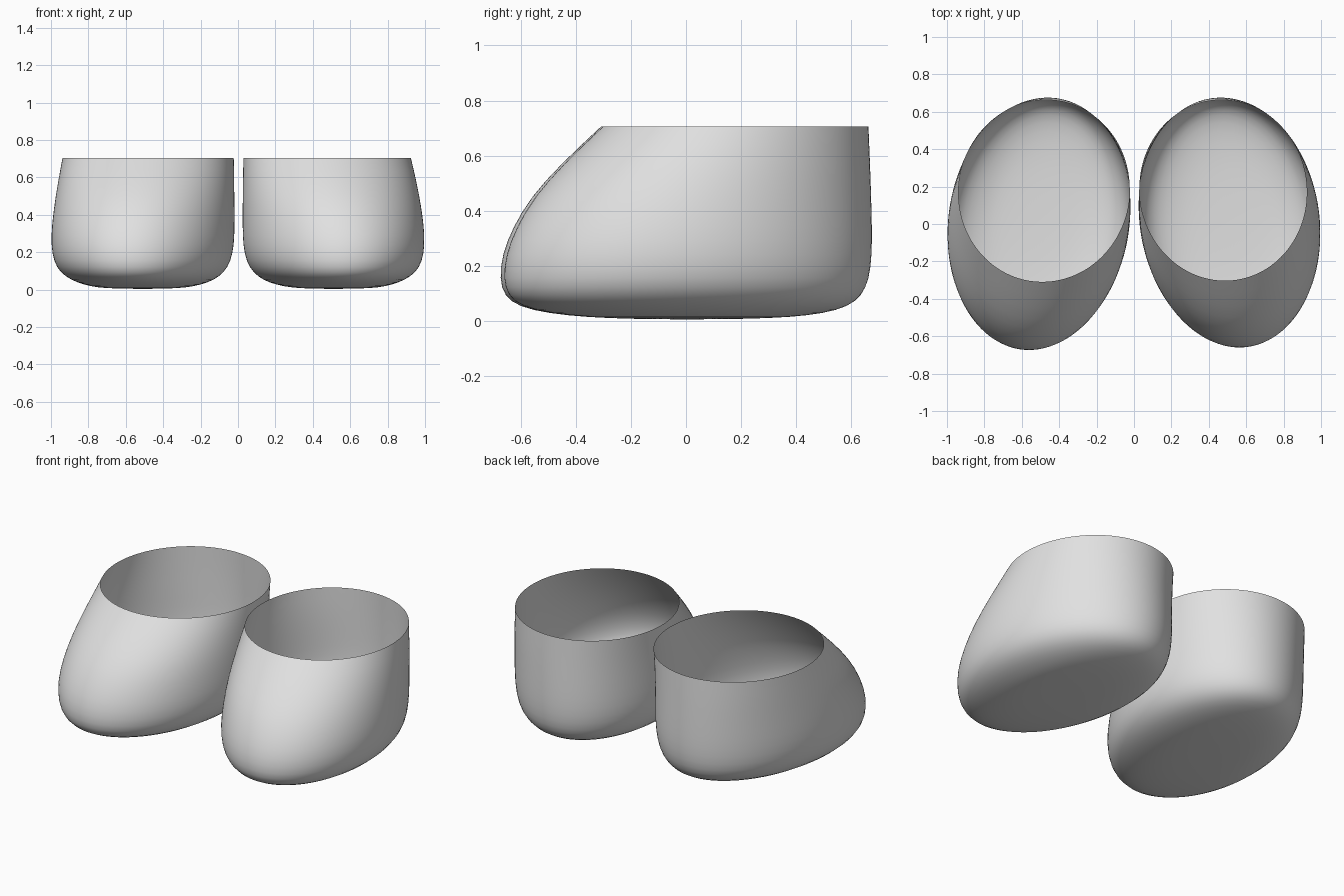
import bpy
import bmesh
from math import cos, sin, tau

cube = bpy.data.objects.get("Cube")
if cube:
    bpy.data.objects.remove(cube, do_unlink=True)

# One plain material for both shoes
grey = bpy.data.materials.new("light grey")
grey.use_nodes = True
colour = (0.75, 0.75, 0.75, 1)
grey.diffuse_color = colour
shader = next(n for n in grey.node_tree.nodes if n.type == "BSDF_PRINCIPLED")
shader.inputs["Base Color"].default_value = colour

SEGMENTS = 64
HEIGHT = 0.705

# Level outlines from sole to rim: height, toe y, heel y, inner x, outer x, skew
LEVELS = [
    (0.006, -0.2, 0.22, 0.36, 0.66, 0.02),
    (0.012, -0.36, 0.38, 0.27, 0.76, 0.03),
    (0.026, -0.5, 0.5, 0.2, 0.82, 0.04),
    (0.05, -0.61, 0.59, 0.13, 0.89, 0.05),
    (0.09, -0.662, 0.64, 0.075, 0.95, 0.05),
    (0.15, -0.679, 0.667, 0.038, 0.986, 0.05),
    (0.24, -0.67, 0.677, 0.02, 1.0, 0.05),
    (0.34, -0.63, 0.677, 0.018, 0.996, 0.045),
    (0.45, -0.565, 0.674, 0.018, 0.983, 0.035),
    (0.57, -0.455, 0.67, 0.02, 0.964, 0.022),
    (HEIGHT, -0.31, 0.664, 0.022, 0.939, 0.01),
]


def make_shoe(name, side, gap, toe_scale, rim_trim):
    """Open shell lofted through skewed ellipses, closed only at the sole."""
    bm = bmesh.new()
    rings = []
    for z, toe, heel, inner, outer, skew in LEVELS:
        toe *= toe_scale
        inner += gap
        outer -= rim_trim * (z / HEIGHT) ** 3
        half_x = (outer - inner) / 2
        half_y = (heel - toe) / 2
        mid_x = (outer + inner) / 2
        mid_y = (heel + toe) / 2
        width = (half_x ** 2 - skew ** 2) ** 0.5
        ring = []
        for i in range(SEGMENTS):
            a = tau * i / SEGMENTS
            x = mid_x + width * cos(a) - skew * sin(a)
            ring.append(bm.verts.new((side * x, mid_y + half_y * sin(a), z)))
        rings.append(ring)

    # Walls between neighbouring outlines
    for low, high in zip(rings, rings[1:]):
        for i in range(SEGMENTS):
            j = (i + 1) % SEGMENTS
            bm.faces.new((low[i], low[j], high[j], high[i]))

    # Sole fan around a centre point
    middle = bm.verts.new((side * 0.51, 0, 0.004))
    for i in range(SEGMENTS):
        bm.faces.new((middle, rings[0][(i + 1) % SEGMENTS], rings[0][i]))

    # The mirrored shoe needs its faces turned outward again
    if side < 0:
        bmesh.ops.reverse_faces(bm, faces=bm.faces[:])
    for face in bm.faces:
        face.smooth = True

    mesh = bpy.data.meshes.new(name)
    bm.to_mesh(mesh)
    bm.free()
    mesh.materials.append(grey)
    shoe = bpy.data.objects.new(name, mesh)
    bpy.context.collection.objects.link(shoe)
    smooth = shoe.modifiers.new("smooth surface", "SUBSURF")
    smooth.levels = smooth.render_levels = 1
    return shoe


make_shoe("right_shoe", -1, 0, 1, 0)
make_shoe("left_shoe", 1, 0.006, 0.98, 0.014)
